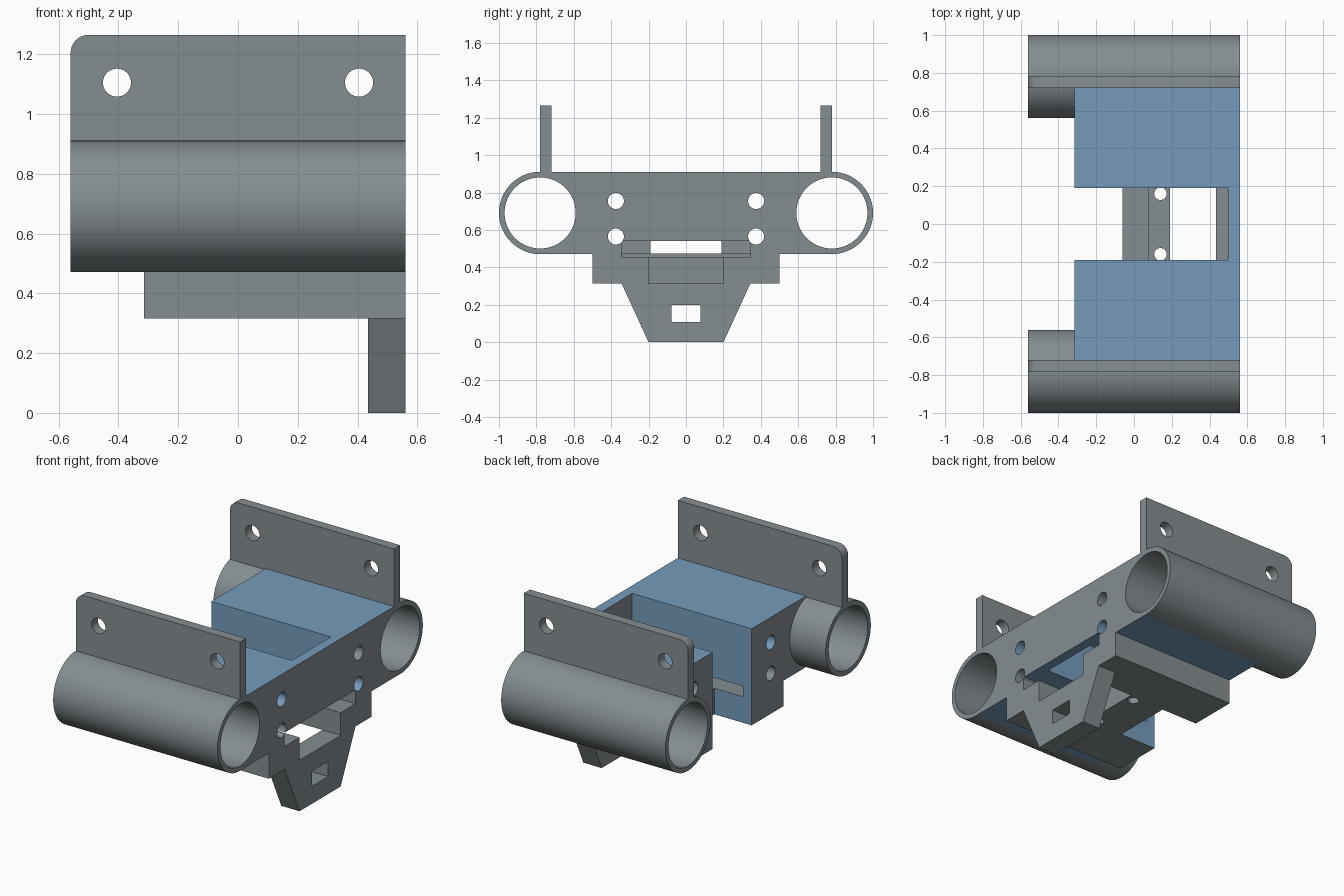
import bpy, bmesh, math
from mathutils import Matrix, Vector

if "Cube" in bpy.data.objects:
    bpy.data.objects.remove(bpy.data.objects["Cube"])


def material(name, rgb):
    m = bpy.data.materials.new(name)
    m.diffuse_color = (*rgb, 1)
    m.use_nodes = True
    m.node_tree.nodes["Principled BSDF"].inputs["Base Color"].default_value = m.diffuse_color
    return m


GREY = material("grey", (0.235, 0.27, 0.285))
BLUE = material("blue", (0.18, 0.33, 0.50))


def make(name, bm):
    bmesh.ops.recalc_face_normals(bm, faces=bm.faces)
    mesh = bpy.data.meshes.new(name)
    bm.to_mesh(mesh)
    bm.free()
    ob = bpy.data.objects.new(name, mesh)
    bpy.context.collection.objects.link(ob)
    mesh.materials.append(GREY)
    return ob


def box(x0, x1, y0, y1, z0, z1):
    bm = bmesh.new()
    bmesh.ops.create_cube(bm, size=1)
    for v in bm.verts:
        v.co = Vector(((x0 + x1) / 2 + v.co.x * (x1 - x0),
                       (y0 + y1) / 2 + v.co.y * (y1 - y0),
                       (z0 + z1) / 2 + v.co.z * (z1 - z0)))
    return make("box", bm)


def cyl(axis, centre, r, length, n=32):
    bm = bmesh.new()
    rot = {"X": Matrix.Rotation(math.pi / 2, 4, "Y"),
           "Y": Matrix.Rotation(math.pi / 2, 4, "X"), "Z": Matrix()}[axis]
    bmesh.ops.create_cone(bm, cap_ends=True, segments=n, radius1=r, radius2=r,
                          depth=length, matrix=Matrix.Translation(centre) @ rot)
    return make("cylinder", bm)


def prism(pts, offset):
    """Extrude a closed 3D outline along an offset."""
    bm = bmesh.new()
    f = bm.faces.new([bm.verts.new(p) for p in pts])
    ext = bmesh.ops.extrude_face_region(bm, geom=[f])
    bmesh.ops.translate(bm, vec=offset,
                        verts=[g for g in ext["geom"] if isinstance(g, bmesh.types.BMVert)])
    return make("prism", bm)


def combine(tool, op):
    mod = body.modifiers.new("bool", "BOOLEAN")
    mod.object, mod.operation, mod.solver = tool, op, "EXACT"
    bpy.context.view_layer.objects.active = body
    bpy.ops.object.modifier_apply(modifier=mod.name)
    bpy.data.objects.remove(tool, do_unlink=True)


def add(tool):
    combine(tool, "UNION")


def cut(tool):
    combine(tool, "DIFFERENCE")


# centre block with the lower step
body = box(-0.315, 0.56, -0.76, 0.76, 0.472, 0.91)
body.name = "bracket_body"
add(box(-0.315, 0.56, -0.5, 0.5, 0.315, 0.6))

# open slot, bridge across it, wide stepped pocket and front opening
cut(box(-0.5, 0.5, -0.19, 0.19, 0.2, 1.1))
add(box(-0.06, 0.19, -0.25, 0.25, 0.315, 0.48))
cut(box(-0.255, 0.7, -0.345, 0.345, 0.475, 0.54))
cut(box(0.08, 0.7, -0.345, 0.345, 0.455, 0.53))
cut(box(0.19, 0.7, -0.2, 0.2, 0.2, 0.5))

# tapered tab with a strap window
add(prism([(0.435, -0.345, 0.315), (0.435, 0.345, 0.315),
           (0.435, 0.2, 0), (0.435, -0.2, 0)], (0.125, 0, 0)))
cut(box(0.3, 0.7, -0.078, 0.078, 0.108, 0.2))

# side tubes and upright mounting plates
R = 0.06
corner = [(-0.56 + R - R * math.cos(a), 1.265 - R + R * math.sin(a))
          for a in [math.pi / 2 * i / 8 for i in range(9)]]
outline = [(-0.56, 0.89)] + corner + [(0.56, 1.265), (0.56, 0.89)]
for s in (-1, 1):
    add(cyl("X", (0, s * 0.78, 0.691), 0.22, 1.12, 96))
    add(prism([(x, s * 0.72, z) for x, z in outline], (0, s * 0.06, 0)))
    cut(cyl("X", (0, s * 0.78, 0.691), 0.19, 1.4, 96))
    for x in (-0.405, 0.405):
        cut(cyl("Y", (x, s * 0.75, 1.105), 0.047, 0.3))
    # screw holes
    for z in (0.755, 0.565):
        cut(cyl("X", (0.1, s * 0.375, z), 0.043, 1.2))
    cut(cyl("Z", (0.14, s * 0.16, 0.38), 0.033, 0.24))

# blue faces: block top, undersides, slot walls, two diagonal screw holes
mesh = body.data
mesh.materials.clear()
mesh.materials.append(GREY)
mesh.materials.append(BLUE)
for p in mesh.polygons:
    c, n = p.center, p.normal
    top = n.z > 0.9 and abs(c.z - 0.91) < 0.004 and abs(c.y) < 0.72
    under = n.z < -0.9 and abs(c.y) < 0.74 and (
        abs(c.z - 0.472) < 0.004 or abs(c.z - 0.54) < 0.004)
    wall = abs(n.y) > 0.9 and abs(abs(c.y) - 0.19) < 0.003
    hole = abs(n.x) < 0.5 and any(
        math.hypot(c.y - y, c.z - z) < 0.046
        for y, z in ((-0.375, 0.755), (0.375, 0.565)))
    p.material_index = int(top or under or wall or hole)

bpy.ops.object.select_all(action="DESELECT")
body.select_set(True)
bpy.context.view_layer.objects.active = body
bpy.ops.object.shade_smooth_by_angle(angle=math.radians(30))
